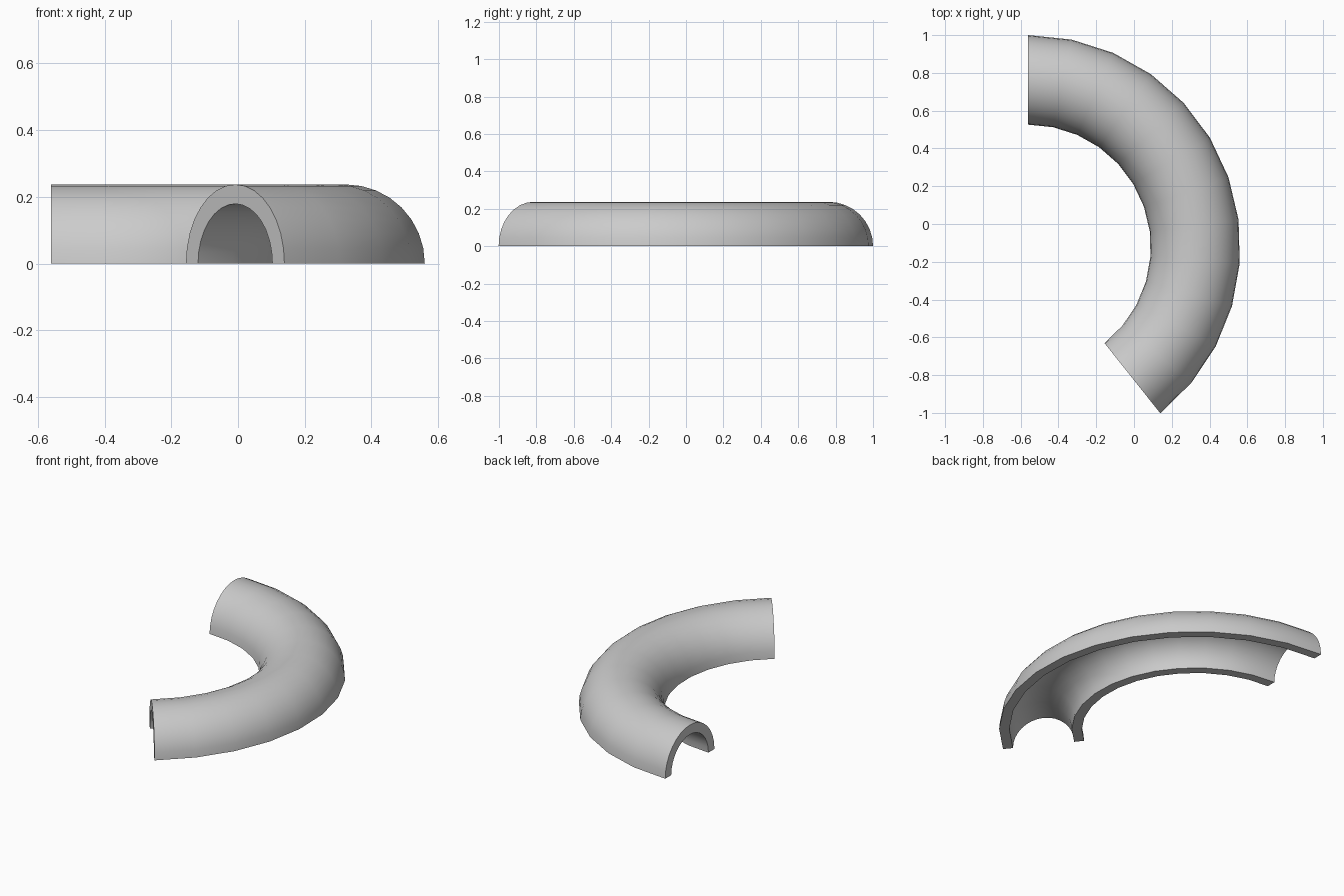
import bpy, bmesh
from math import sin, cos, pi, radians

cube = bpy.data.objects.get("Cube")
if cube:
    bpy.data.objects.remove(cube)

CENTRE_X, CENTRE_Y = -0.56, -0.123
BEND_RADIUS, OUTER, INNER = 0.886, 0.237, 0.179
START, SWEEP = radians(90), radians(-141.5)
BEND_STEPS, ARCH_STEPS = 12, 16

# Plain grey material
grey = bpy.data.materials.new("plain_grey")
grey.use_nodes = True
colour = (0.6, 0.6, 0.6, 1)
grey.diffuse_color = colour
grey.node_tree.nodes["Principled BSDF"].inputs["Base Color"].default_value = colour

# Half-ring cross-section: over the outside, back along the inside
angles = [pi * i / ARCH_STEPS for i in range(ARCH_STEPS + 1)]
profile = [(OUTER * cos(a), OUTER * sin(a)) for a in angles]
profile += [(INNER * cos(a), INNER * sin(a)) for a in reversed(angles)]

# Sweep the cross-section round the bend
bm = bmesh.new()
rings = []
for step in range(BEND_STEPS + 1):
    t = START + SWEEP * step / BEND_STEPS
    rings.append([bm.verts.new((CENTRE_X + (BEND_RADIUS + r) * cos(t),
                                CENTRE_Y + (BEND_RADIUS + r) * sin(t), z))
                  for r, z in profile])
count = len(profile)
for a, b in zip(rings, rings[1:]):
    for i in range(count):
        j = (i + 1) % count
        bm.faces.new((a[i], a[j], b[j], b[i]))

# Close both ends with strips between outer and inner arch
for ring in (rings[0], rings[-1]):
    for i in range(ARCH_STEPS):
        bm.faces.new((ring[i], ring[i + 1], ring[count - 2 - i], ring[count - 1 - i]))
bmesh.ops.recalc_face_normals(bm, faces=bm.faces)

mesh = bpy.data.meshes.new("curved_half_pipe")
bm.to_mesh(mesh)
bm.free()
mesh.materials.append(grey)
pipe = bpy.data.objects.new("curved_half_pipe", mesh)
bpy.context.collection.objects.link(pipe)

# Smooth walls with crisp rims
bpy.ops.object.select_all(action='DESELECT')
pipe.select_set(True)
bpy.context.view_layer.objects.active = pipe
bpy.ops.object.shade_smooth_by_angle(angle=radians(30))
